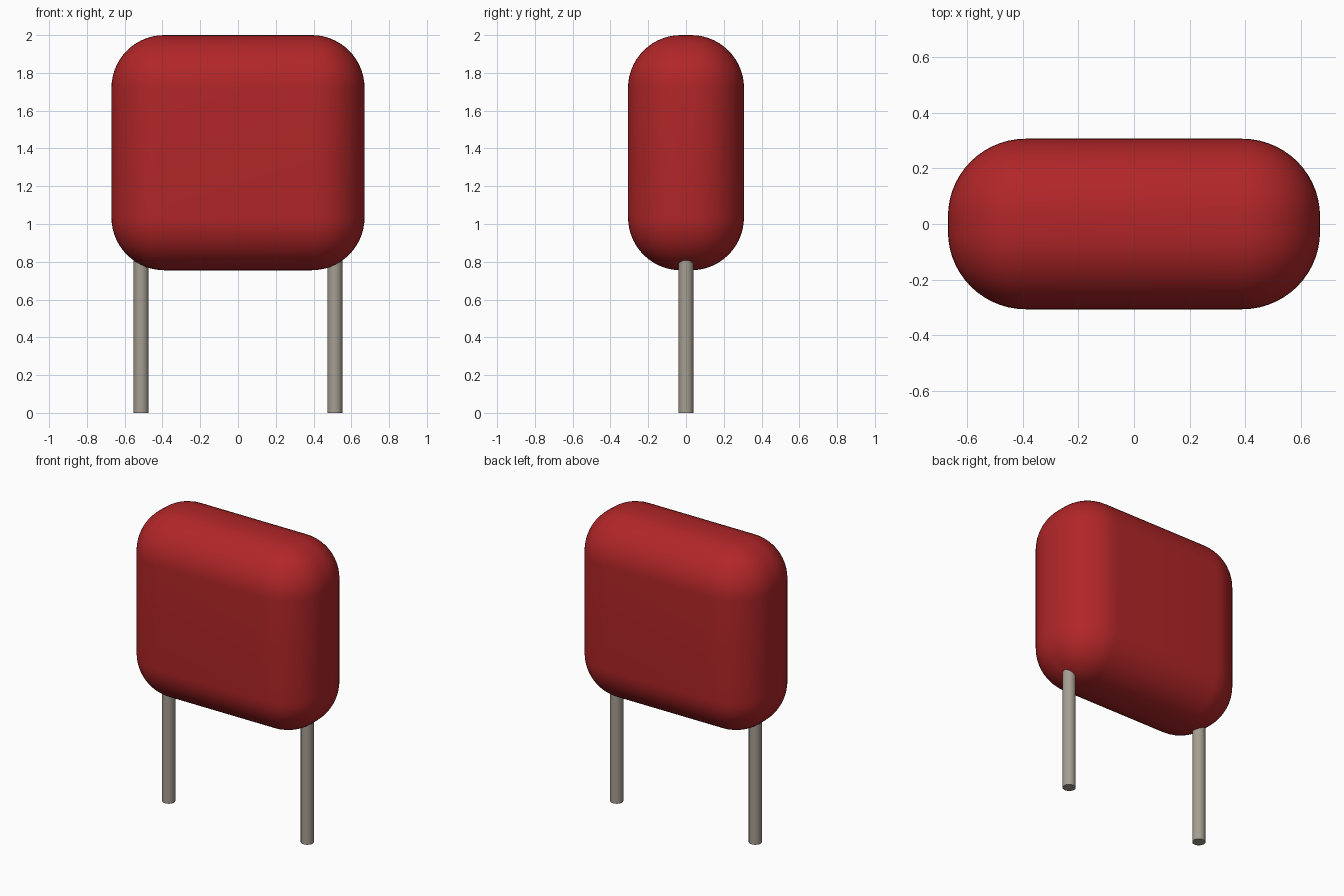
import bpy
import bmesh
import math
from mathutils import Matrix, Vector

cube = bpy.data.objects.get("Cube")
if cube:
    bpy.data.objects.remove(cube, do_unlink=True)


def make_material(name, rgb, roughness, metallic=0.0):
    mat = bpy.data.materials.new(name)
    mat.use_nodes = True
    mat.diffuse_color = (*rgb, 1.0)
    bsdf = next(n for n in mat.node_tree.nodes if n.type == 'BSDF_PRINCIPLED')
    bsdf.inputs["Base Color"].default_value = (*rgb, 1.0)
    bsdf.inputs["Roughness"].default_value = roughness
    bsdf.inputs["Metallic"].default_value = metallic
    return mat


def add_object(name, bm, mat):
    mesh = bpy.data.meshes.new(name)
    bm.to_mesh(mesh)
    bm.free()
    mesh.materials.append(mat)
    obj = bpy.data.objects.new(name, mesh)
    bpy.context.collection.objects.link(obj)
    bpy.ops.object.select_all(action='DESELECT')
    obj.select_set(True)
    bpy.context.view_layer.objects.active = obj
    bpy.ops.object.shade_smooth_by_angle(angle=math.radians(35))
    return obj


red = make_material("red coating", (0.44, 0.019, 0.021), 0.5)
grey = make_material("warm grey metal", (0.38, 0.34, 0.285), 0.5)

# Body: thick slab with fully rounded edges and corners
BOTTOM, TOP = 0.755, 2.0
size = Vector((1.34, 0.614, TOP - BOTTOM))
bm = bmesh.new()
bmesh.ops.create_cube(bm, size=1.0)
bmesh.ops.scale(bm, vec=size, verts=bm.verts)
bmesh.ops.translate(bm, vec=(0, 0, (TOP + BOTTOM) / 2), verts=bm.verts)
bmesh.ops.bevel(bm, geom=bm.edges[:], offset=0.28, offset_type='OFFSET',
                segments=14, profile=0.5, affect='EDGES', clamp_overlap=True)
add_object("body", bm, red)

# Wire legs: straight round pins that run up into the body
LEG_TOP = 0.95
for name, x in (("left_leg", 0.513), ("right_leg", -0.513)):
    bm = bmesh.new()
    bmesh.ops.create_cone(bm, cap_ends=True, segments=32, radius1=0.04,
                          radius2=0.04, depth=LEG_TOP,
                          matrix=Matrix.Translation((x, 0, LEG_TOP / 2)))
    add_object(name, bm, grey)
